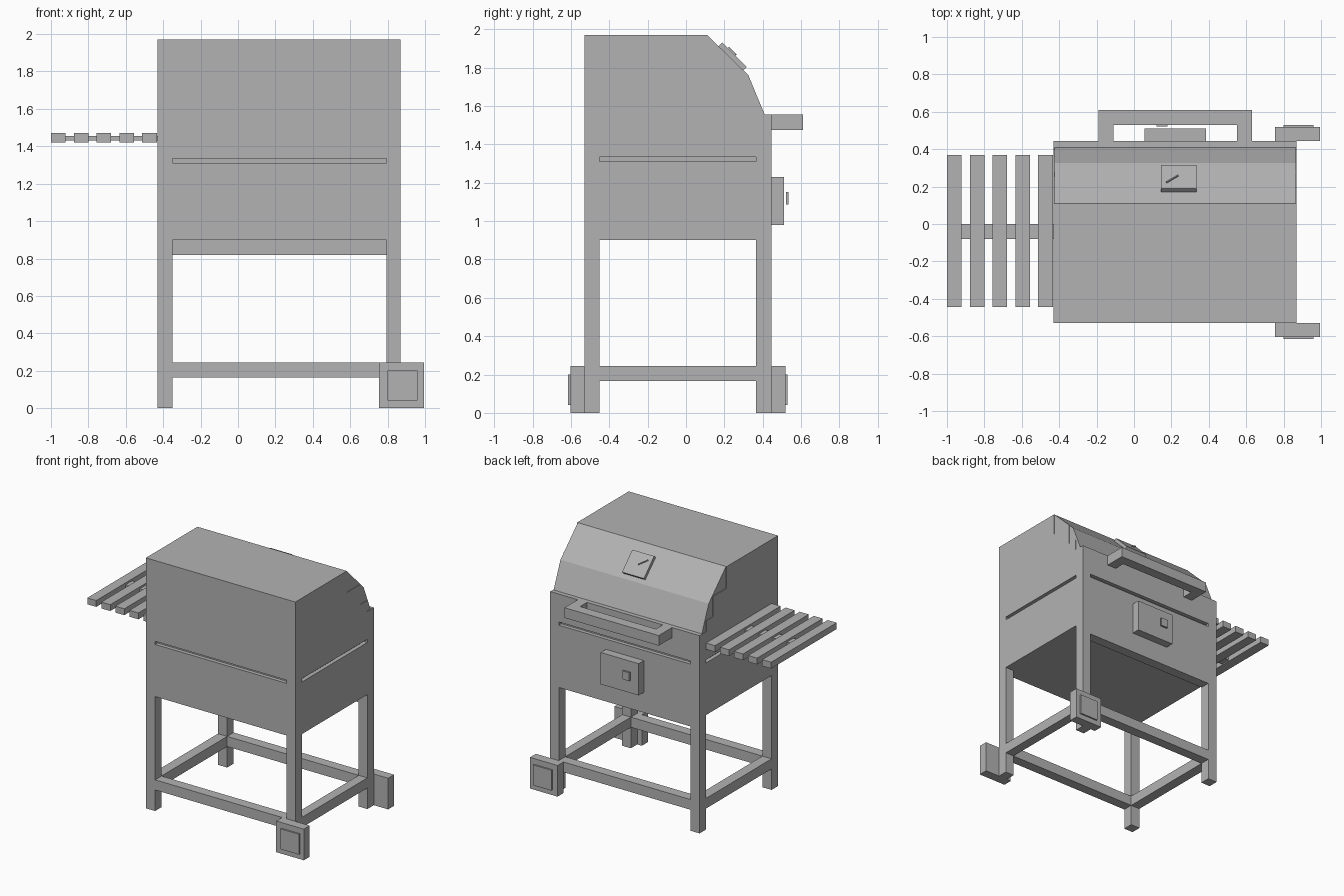
import bpy, bmesh
from math import radians
from mathutils import Matrix

old = bpy.data.objects.get("Cube")
if old:
    bpy.data.objects.remove(old, do_unlink=True)

grey = bpy.data.materials.new("plain grey")
grey.use_nodes = True
GREY = (0.45, 0.45, 0.45, 1)
grey.diffuse_color = GREY
grey.node_tree.nodes["Principled BSDF"].inputs["Base Color"].default_value = GREY


def finish(name, bm):
    bmesh.ops.recalc_face_normals(bm, faces=bm.faces)
    mesh = bpy.data.meshes.new(name)
    bm.to_mesh(mesh)
    bm.free()
    mesh.materials.append(grey)
    obj = bpy.data.objects.new(name, mesh)
    bpy.context.scene.collection.objects.link(obj)
    return obj


def box(name, xs, ys, zs):
    """Box from its (min, max) ranges, origin at its middle."""
    bm = bmesh.new()
    size = [r[1] - r[0] for r in (xs, ys, zs)]
    bmesh.ops.create_cube(bm, size=1, matrix=Matrix.Diagonal((*size, 1)))
    obj = finish(name, bm)
    obj.location = [sum(r) / 2 for r in (xs, ys, zs)]
    return obj


def prism(name, xs, profile):
    """Side profile of (y, z) points extruded along x."""
    bm = bmesh.new()
    face = bm.faces.new([bm.verts.new((xs[0], y, z)) for y, z in profile])
    new = bmesh.ops.extrude_face_region(bm, geom=[face])["geom"]
    verts = [v for v in new if isinstance(v, bmesh.types.BMVert)]
    bmesh.ops.translate(bm, verts=verts, vec=(xs[1] - xs[0], 0, 0))
    return finish(name, bm)


X0, X1, Y0, Y1 = -0.43, 0.87, -0.53, 0.445
LEG = 0.08
LEDGE = 1.555
inner_x = (X0 + LEG, X1 - LEG + 0.005)
inner_y = (Y0 + LEG, Y1 - LEG)

# Legs run up to the seam and form its corner posts
leg_x = {"right": (X0, inner_x[0]), "left": (inner_x[1], X1)}
leg_y = {"front": (Y0, inner_y[0]), "back": (inner_y[1], Y1)}
for end, ys in leg_y.items():
    for side, xs in leg_x.items():
        box(f"{end}_{side}_leg", xs, ys, (0, 1.335))

# Rails joining the legs
rail_z = (0.165, 0.245)
for end, ys in leg_y.items():
    box(f"{end}_rail", inner_x, ys, rail_z)
for side, xs in leg_x.items():
    box(f"{side}_rail", xs, inner_y, rail_z)

# Cooking box, recessed seam and stepped hood
box("lower_body", (X0, X1), (Y0, Y1), (0.9, 1.31))
box("seam_core", (X0 + 0.03, X1 - 0.03), (Y0 + 0.03, Y1 - 0.03), (1.3, 1.345))
box("back_apron", inner_x, leg_y["back"], (0.82, 0.9))
prism("hood", (X0, X1), [
    (Y0, 1.335), (Y1, 1.335), (Y1, LEDGE), (0.36, LEDGE), (0.36, 1.64),
    (0.28, 1.64), (0.28, 1.8), (0.11, 1.8), (0.11, 1.97), (Y0, 1.97)])
prism("lid", (X0 + 0.005, X1 - 0.005), [
    (0.11, 1.97), (0.325, 1.76), (0.41, LEDGE), (0.11, LEDGE)])

# Gauge lying on the lid slope
gauge = box("gauge", (0.145, 0.335), (0.155, 0.335), (1.84, 1.87))
needle = box("gauge_needle", (0.165, 0.245), (0.245, 0.252), (1.868, 1.876))
gauge.rotation_euler.x = radians(-45)
gauge.location = (0.24, 0.242, 1.855)
needle.rotation_euler = (radians(-45), 0, radians(0))
needle.matrix_world = (Matrix.Translation((0.205, 0.242, 1.885))
                       @ Matrix.Rotation(radians(-45), 4, "X")
                       @ Matrix.Rotation(radians(40), 4, "Z"))

# Lid handle
handle_z = (1.475, LEDGE)
box("handle_bar", (-0.19, 0.63), (0.53, 0.61), handle_z)
box("handle_right_arm", (-0.19, -0.11), (Y1, 0.53), handle_z)
box("handle_left_arm", (0.55, 0.63), (Y1, 0.53), handle_z)

# Firebox door
box("door", (0.055, 0.385), (Y1, 0.51), (0.98, 1.23))
box("door_knob", (0.12, 0.18), (0.52, 0.535), (1.085, 1.15))

# Slatted side shelf
for i in range(5):
    x = -1 + i * 0.122
    box(f"shelf_slat_{i + 1}", (x, x + 0.078), (-0.445, 0.37), (1.42, 1.47))
box("shelf_bearer", (-0.93, X0), (-0.08, 0), (1.43, 1.455))

# Square wheels with raised hubs
for end, y, out in (("front", Y0, -1), ("back", Y1, 1)):
    box(f"{end}_wheel", (0.755, 0.995), sorted((y, y + out * 0.073)), (0, 0.245))
    box(f"{end}_hub", (0.8, 0.96), sorted((y, y + out * 0.085)), (0.04, 0.2))
